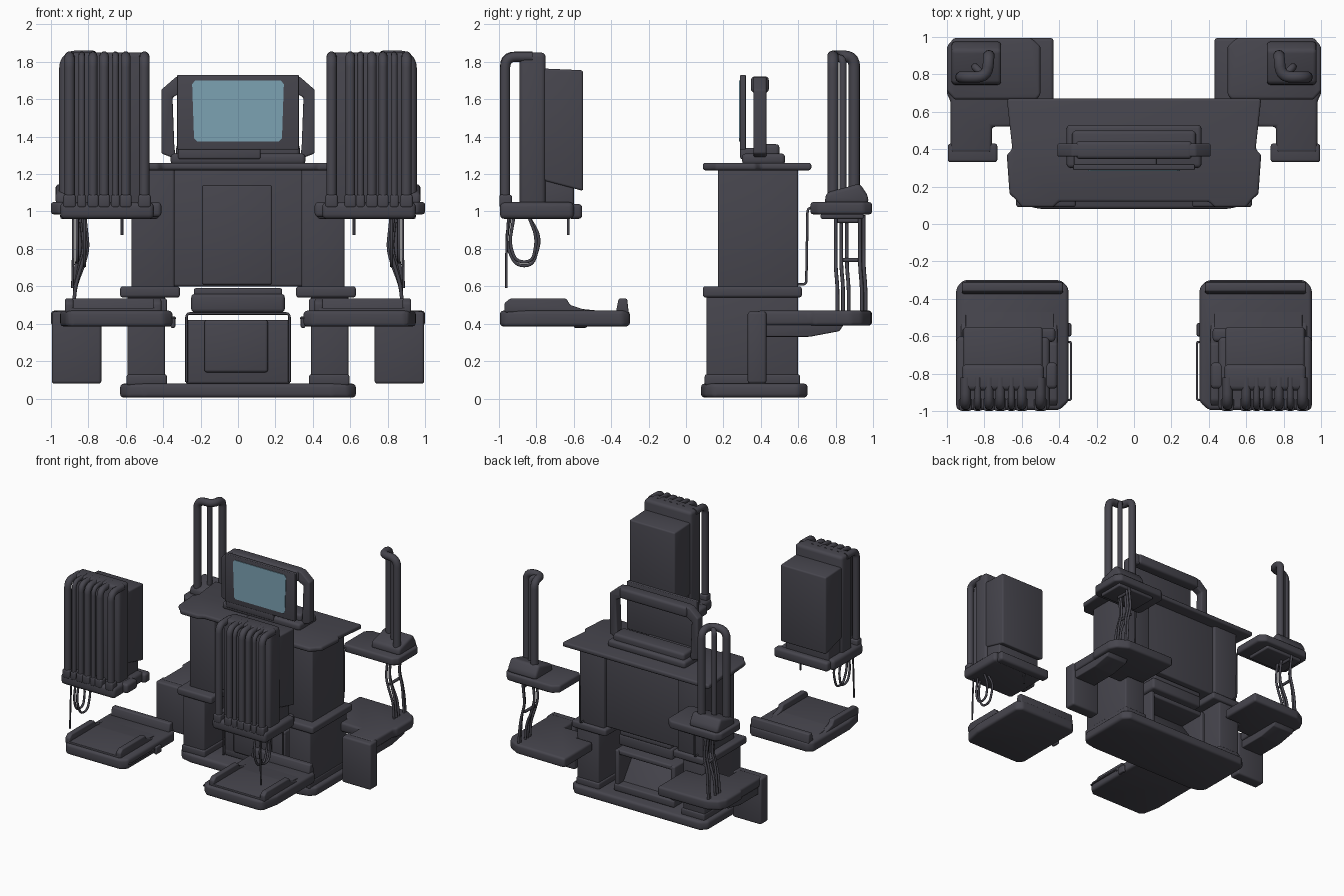
import bpy, bmesh
from mathutils import Vector


def material(name, rgb):
    m = bpy.data.materials.new(name)
    m.diffuse_color = (*rgb, 1)
    return m


DARK = material("dark grey metal", (0.062, 0.060, 0.075))
GLASS = material("pale blue screen", (0.20, 0.36, 0.45))


def finish(name, mesh, mat):
    ob = bpy.data.objects.new(name, mesh)
    bpy.context.collection.objects.link(ob)
    mesh.materials.clear()
    mesh.materials.append(mat)
    return ob


def prism(name, pts, axis, a, b, bevel=0.012, mat=DARK, s=1):
    """Extrude a 2D outline along an axis from a to b; s=-1 mirrors in x."""
    def place(p, t):
        x, y, z = {"x": (t, p[0], p[1]), "y": (p[0], t, p[1]), "z": (p[0], p[1], t)}[axis]
        return (s * x, y, z)
    bm = bmesh.new()
    lo = [bm.verts.new(place(p, a)) for p in pts]
    hi = [bm.verts.new(place(p, b)) for p in pts]
    bm.faces.new(lo)
    bm.faces.new(hi)
    for i in range(len(pts)):
        j = (i + 1) % len(pts)
        bm.faces.new((lo[i], lo[j], hi[j], hi[i]))
    bmesh.ops.recalc_face_normals(bm, faces=bm.faces)
    if bevel:
        bmesh.ops.bevel(bm, geom=bm.edges[:], offset=bevel, segments=3, profile=0.5,
                        affect='EDGES', clamp_overlap=True)
    mesh = bpy.data.meshes.new(name)
    bm.to_mesh(mesh)
    bm.free()
    return finish(name, mesh, mat)


def box(name, x0, x1, y0, y1, z0, z1, bevel=0.012, mat=DARK, s=1):
    return prism(name, [(x0, y0), (x1, y0), (x1, y1), (x0, y1)], "z", z0, z1, bevel, mat, s)


def tube(name, pts, r, bend=0.05, s=1):
    """Round tube along a path with rounded corners."""
    pts = [Vector((s * p[0], p[1], p[2])) for p in pts]
    path = [pts[0]]
    for p, c, n in zip(pts, pts[1:], pts[2:]):
        d = min(bend, (p - c).length * 0.49, (n - c).length * 0.49)
        a, b = c + (p - c).normalized() * d, c + (n - c).normalized() * d
        for i in range(6):
            t = i / 5
            path.append(a * (1 - t) ** 2 + c * 2 * t * (1 - t) + b * t * t)
    path.append(pts[-1])
    cu = bpy.data.curves.new(name, 'CURVE')
    cu.dimensions = '3D'
    cu.bevel_depth, cu.bevel_resolution, cu.use_fill_caps = r, 3, True
    sp = cu.splines.new('POLY')
    sp.points.add(len(path) - 1)
    for q, p in zip(sp.points, path):
        q.co = (*p, 1)
    tmp = bpy.data.objects.new("path", cu)
    mesh = bpy.data.meshes.new_from_object(tmp)
    bpy.data.objects.remove(tmp)
    return finish(name, mesh, DARK)


def both(half):
    """Complete an outline given its right half."""
    return half + [(-x, y) for x, y in reversed(half)]


# Console: base, body and table top
prism("base_plate", both([(0.50, 0.08), (0.59, 0.10), (0.63, 0.15), (0.63, 0.60), (0.58, 0.65)]),
      "z", 0.005, 0.08, 0.02)
prism("table_top", both([(0.40, 0.12), (0.43, 0.09), (0.60, 0.09), (0.63, 0.13), (0.665, 0.16),
                         (0.68, 0.37), (0.65, 0.40), (0.68, 0.67)]), "z", 1.22, 1.26, 0.014)
box("centre_panel", -0.36, 0.36, 0.25, 0.57, 0.60, 1.23)
box("centre_inset_panel", -0.19, 0.18, 0.24, 0.30, 0.61, 1.14, 0.008)

# Drawer unit under the console
box("upper_drawer", -0.25, 0.25, 0.16, 0.54, 0.46, 0.56, 0.02)
box("drawer_lid", -0.235, 0.235, 0.18, 0.54, 0.55, 0.59, 0.01)
box("bin_front", -0.28, 0.28, 0.22, 0.27, 0.08, 0.42, 0.012)
box("bin_face", -0.18, 0.16, 0.19, 0.24, 0.14, 0.42, 0.015)
box("bin_floor", -0.28, 0.28, 0.22, 0.56, 0.08, 0.14)
box("bin_roof", -0.28, 0.28, 0.22, 0.54, 0.38, 0.42)
prism("bin_slope", [(0.25, 0.10), (0.50, 0.12), (0.30, 0.40), (0.25, 0.40)], "x", -0.25, 0.25, 0.005)
tube("drawer_wire_frame", [(-0.275, 0.2, 0.09), (-0.275, 0.2, 0.455), (0.275, 0.2, 0.455),
                           (0.275, 0.2, 0.09)], 0.007, 0.02)

# Monitor with its arch and stand
box("monitor_case", -0.325, 0.325, 0.288, 0.32, 1.33, 1.73, 0.006)
prism("screen", both([(0.22, 1.375), (0.235, 1.39), (0.245, 1.68), (0.23, 1.70)]),
      "y", 0.283, 0.290, 0, GLASS)
prism("monitor_arch", both([(0.33, 1.28), (0.41, 1.31), (0.41, 1.65), (0.33, 1.72)])
      + [(-0.34, 1.34), (-0.35, 1.61), (-0.29, 1.64), (0.29, 1.64), (0.35, 1.61), (0.34, 1.34)],
      "y", 0.36, 0.43, 0.01)
box("arch_top_grip", -0.31, 0.31, 0.347, 0.443, 1.635, 1.722, 0.02)
box("monitor_stand", -0.36, 0.36, 0.30, 0.53, 1.25, 1.31, 0.02)
box("monitor_stand_front", -0.32, 0.12, 0.29, 0.38, 1.28, 1.34, 0.01)
box("monitor_stand_back", -0.33, 0.33, 0.36, 0.50, 1.28, 1.36, 0.02)

for s, side in ((1, "right"), (-1, "left")):
    def n(part):
        return f"{side}_{part}"

    # Console pillars
    box(n("pedestal"), 0.39, 0.59, 0.11, 0.60, 0.07, 0.55, s=s)
    box(n("pedestal_skirt"), 0.38, 0.595, 0.10, 0.61, 0.07, 0.13, s=s)
    box(n("pillar_collar"), 0.31, 0.63, 0.09, 0.62, 0.54, 0.60, 0.015, s=s)
    box(n("pillar"), 0.34, 0.57, 0.17, 0.60, 0.59, 1.23, s=s)
    box(n("bin_side"), 0.24, 0.28, 0.22, 0.55, 0.08, 0.42, s=s)
    tube(n("back_conduit"), [(0.53, 0.60, 0.61), (0.53, 0.643, 0.61), (0.53, 0.65, 1.02), (0.53, 0.70, 1.02)],
         0.007, 0.03, s)

    # Rear shelves beside the console
    prism(n("lower_shelf"), [(0.43, 0.62), (0.58, 0.62), (0.58, 0.52), (0.76, 0.52), (0.76, 0.38), (0.98, 0.38),
                             (0.98, 0.66), (1.0, 0.69), (1.0, 0.88), (0.97, 0.94), (0.88, 0.99), (0.43, 0.995)],
          "z", 0.39, 0.47, 0.02, s=s)
    box(n("shelf_leg"), 0.73, 0.995, 0.33, 0.43, 0.08, 0.465, 0.015, s=s)
    prism(n("shelf_brace"), [(0.40, 0.42), (0.40, 0.33), (0.66, 0.33), (0.82, 0.36), (0.86, 0.42)],
          "x", 0.77, 0.97, 0.008, s=s)
    prism(n("upper_shelf"), [(0.52, 0.665), (0.96, 0.665), (1.0, 0.71), (1.0, 0.95),
                             (0.96, 0.995), (0.55, 0.995), (0.50, 0.95), (0.50, 0.69)], "z", 0.985, 1.05, 0.015, s=s)
    box(n("shelf_underside"), 0.60, 0.95, 0.72, 0.95, 0.96, 0.99, 0.01, s=s)
    prism(n("post_foot"), [(0.74, 1.04), (0.975, 1.04), (0.975, 1.08), (0.93, 1.15), (0.75, 1.10)],
          "x", 0.71, 0.975, 0.02, s=s)

    # Bent post tubes
    tube(n("post_loop"), [(0.925, 0.785, 1.08), (0.925, 0.785, 1.83), (0.785, 0.785, 1.83),
                          (0.775, 0.90, 1.83), (0.775, 0.90, 1.08)], 0.031, 0.07, s)
    tube(n("post_middle"), [(0.85, 0.84, 1.08), (0.85, 0.84, 1.82), (0.80, 0.79, 1.82)], 0.02, 0.04, s)

    # Cables between the shelves
    for i, (x, y) in enumerate([(0.83, 0.80), (0.85, 0.95), (0.82, 0.86), (0.86, 0.93), (0.84, 0.83)]):
        tube(n(f"shelf_cable_{i}"), [(x, y, 0.98), (x - 0.02, y, 0.80), (x + 0.01, y, 0.70),
                                     (0.87, y + 0.01, 0.60), (0.88, y + 0.01, 0.46)], 0.01, 0.08, s)
    tube(n("shelf_cable_clip"), [(0.83, 0.82, 0.74), (0.83, 0.95, 0.74)], 0.012, s=s)
    tube(n("shelf_cable_bridge"), [(0.84, 0.81, 0.95), (0.84, 0.95, 0.95)], 0.012, s=s)

    # Hanging tank: body, rear case, foot
    box(n("tank_body"), 0.48, 0.92, -0.89, -0.75, 1.0, 1.85, 0.025, s=s)
    prism(n("tank_rear_case"), [(-0.78, 1.17), (-0.55, 1.11), (-0.55, 1.755), (-0.78, 1.765)],
          "x", 0.49, 0.91, 0.012, s=s)
    box(n("tank_lower_case"), 0.50, 0.90, -0.80, -0.60, 1.0, 1.18, s=s)
    box(n("tank_foot"), 0.45, 0.95, -0.995, -0.60, 0.96, 1.05, 0.025, s=s)
    box(n("tank_foot_bar"), 0.42, 0.92, -0.63, -0.555, 0.96, 1.04, 0.02, s=s)
    box(n("tank_foot_knob"), 0.41, 0.48, -0.88, -0.74, 0.97, 1.05, 0.02, s=s)

    # Tank front pipes
    for i, (x, r) in enumerate([(0.50, 0.028), (0.60, 0.026), (0.655, 0.018), (0.715, 0.026),
                                (0.775, 0.024), (0.835, 0.018), (0.90, 0.028)]):
        y = -0.995 + r
        z = 1.855 - r
        tube(n(f"tank_pipe_{i}"), [(x, -0.82, z), (x, y, z), (x, y, 1.0)], r, 0.06, s)
        box(n(f"pipe_socket_{i}"), x - r - 0.006, x + r + 0.006, -0.998, -0.93, 1.02, 1.09, 0.012, s=s)

    # Tank cables
    for i, x in enumerate((0.82, 0.86)):
        a = 0.02 * i
        tube(n(f"tank_cable_loop_{i}"), [(x, -0.94 + a, 0.97), (x, -0.965 + a, 0.83), (x, -0.91, 0.71 + a),
                                         (x, -0.82, 0.71 + a), (x, -0.775 - a, 0.86), (x, -0.84, 0.97)],
             0.009, 0.09, s)
    tube(n("tank_cable_tail"), [(0.88, -0.95, 0.97), (0.88, -0.96, 0.8), (0.885, -0.96, 0.59)], 0.007, s=s)
    tube(n("tank_cable_short"), [(0.62, -0.63, 0.97), (0.62, -0.63, 0.875)], 0.007, s=s)

    # Floor tray with rear lip, raised side rails and a low pad
    prism(n("tray"), [(0.35, -0.95), (0.40, -0.995), (0.89, -0.995), (0.92, -0.97), (0.95, -0.82),
                      (0.95, -0.34), (0.91, -0.30), (0.39, -0.30), (0.35, -0.34)], "z", 0.385, 0.47, 0.02, s=s)
    prism(n("tray_pad"), [(-0.97, 0.455), (-0.97, 0.485), (-0.62, 0.485), (-0.42, 0.465)],
          "x", 0.43, 0.90, 0.004, s=s)
    prism(n("tray_lip"), [(-0.375, 0.46), (-0.36, 0.535), (-0.315, 0.535), (-0.305, 0.45)],
          "x", 0.38, 0.92, 0.01, s=s)
    for x in (0.41, 0.88):
        prism(n("tray_rail"), [(-0.97, 0.46), (-0.97, 0.51), (-0.94, 0.535), (-0.64, 0.535), (-0.62, 0.50),
                               (-0.50, 0.46)], "x", x, x + 0.045, 0.01, s=s)
    box(n("tray_knob"), 0.335, 0.36, -0.60, -0.53, 0.378, 0.44, 0.008, s=s)
    tube(n("tray_handle"), [(0.36, -0.63, 0.43), (0.337, -0.63, 0.43), (0.337, -0.94, 0.43),
                            (0.36, -0.94, 0.43)], 0.006, 0.01, s)

# Smooth shading with sharp edges kept
for ob in bpy.data.objects:
    ob.select_set(True)
    bpy.context.view_layer.objects.active = ob
bpy.ops.object.shade_smooth_by_angle(angle=0.7)
